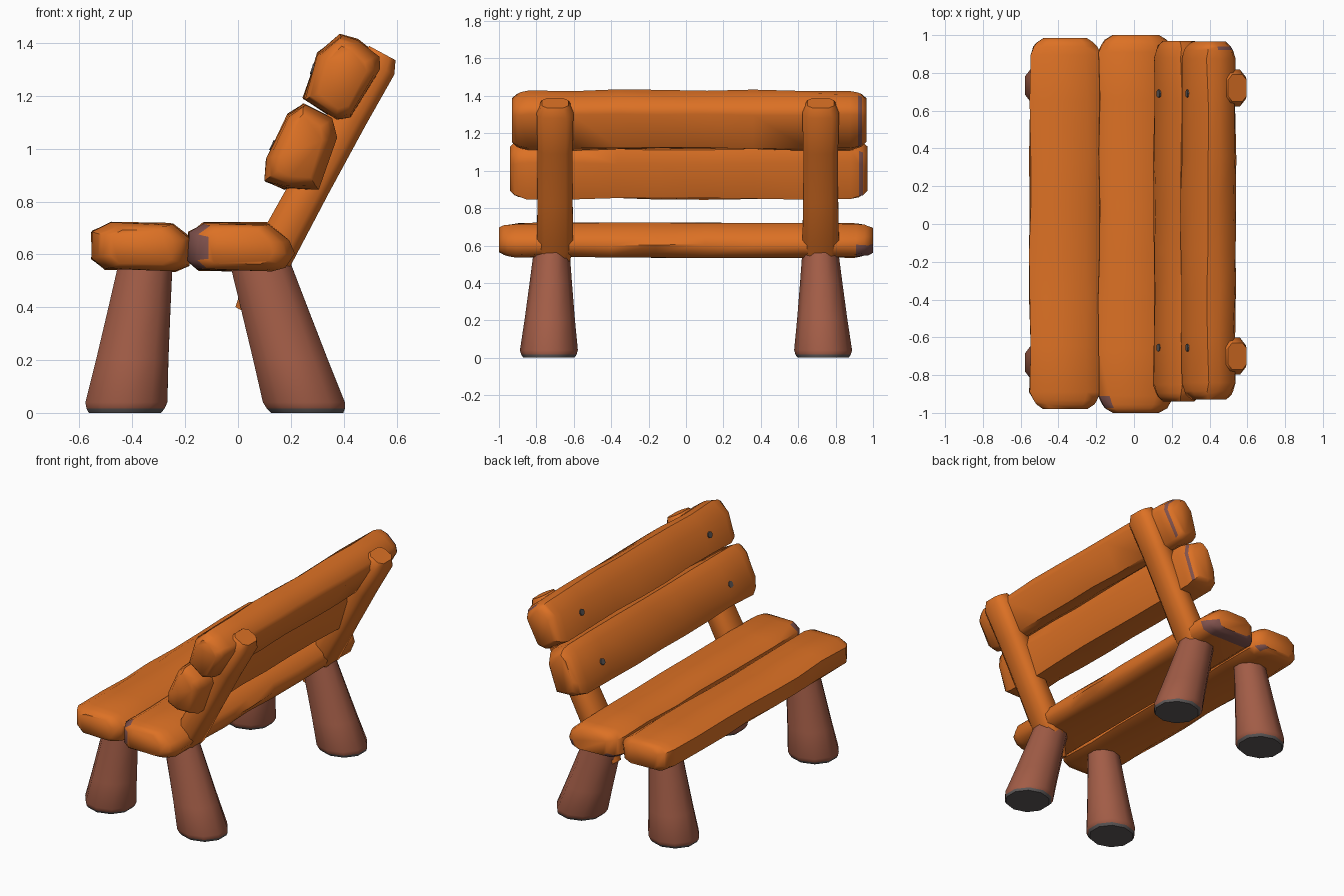
import bpy, bmesh, math, random
from mathutils import Vector

if "Cube" in bpy.data.objects:
    bpy.data.objects.remove(bpy.data.objects["Cube"])

random.seed(4)


def material(name, rgb):
    m = bpy.data.materials.new(name)
    m.diffuse_color = (*rgb, 1)
    m.use_nodes = True
    m.node_tree.nodes["Principled BSDF"].inputs["Base Color"].default_value = m.diffuse_color
    return m


ORANGE = material("orange wood", (0.72, 0.165, 0.018))
BROWN = material("reddish brown wood", (0.36, 0.108, 0.062))
GREY = material("grey", (0.11, 0.10, 0.10))
MAUVE = material("worn mauve", (0.22, 0.085, 0.075))


def loft(name, rings, mats, rule=None, angle=50):
    """Skin a list of equal-length point rings, cap both ends, colour by rule."""
    bm = bmesh.new()
    vs = [[bm.verts.new(p) for p in r] for r in rings]
    n = len(rings[0])
    for a, b in zip(vs, vs[1:]):
        for i in range(n):
            j = (i + 1) % n
            bm.faces.new((a[i], a[j], b[j], b[i]))
    bm.faces.new(vs[0])
    bm.faces.new(vs[-1])
    bmesh.ops.recalc_face_normals(bm, faces=bm.faces)
    bm.normal_update()
    if rule:
        for f in bm.faces:
            f.material_index = rule(f.calc_center_median(), f.normal)
    me = bpy.data.meshes.new(name)
    bm.to_mesh(me)
    bm.free()
    for m in mats:
        me.materials.append(m)
    ob = bpy.data.objects.new(name, me)
    bpy.context.collection.objects.link(ob)
    smooth(ob, angle)
    return ob


def smooth(ob, angle=50):
    bpy.ops.object.select_all(action='DESELECT')
    ob.select_set(True)
    bpy.context.view_layer.objects.active = ob
    bpy.ops.object.shade_smooth_by_angle(angle=math.radians(angle))


def plank(name, profile, y0, y1, rule):
    """Rough-hewn plank along y: an x-z profile narrowed towards both ends."""
    cx = (min(p[0] for p in profile) + max(p[0] for p in profile)) / 2
    cz = (min(p[1] for p in profile) + max(p[1] for p in profile)) / 2
    ends = [(0, .62), (.025, .82), (.045, .90), (.09, 1)]
    stations = [(y0 + d, s) for d, s in ends]
    stations += [(y0 + (y1 - y0) * t, 1) for t in (.17, .3, .42, .55, .68, .83)]
    stations += [(y1 - d, s) for d, s in reversed(ends)]
    rings = []
    for y, s in stations:
        j = .006 if s == 1 else .003
        rings.append([(cx + (x - cx) * s + random.uniform(-j, j), y,
                       cz + (z - cz) * (s * .7 + .3) + random.uniform(-j, j))
                      for x, z in profile])
    return loft(name, rings, [ORANGE, MAUVE], rule)


# Seat planks
front_seat = [(-.55, .585), (-.50, .545), (-.24, .538), (-.19, .56), (-.178, .66),
              (-.25, .717), (-.48, .718), (-.55, .685)]
rear_seat = [(-.19, .57), (-.15, .542), (.13, .538), (.185, .555), (.21, .60),
             (.19, .65), (.11, .717), (-.13, .717), (-.185, .68)]
plank("front_seat_plank", front_seat, -.98, .985,
      lambda c, n: int(c.y > .93 and c.z < .60 and c.x > -.35))
plank("rear_seat_plank", rear_seat, -1, 1,
      lambda c, n: int((c.y > .93 and c.z < .62 and abs(n.y) < .95)
                       or (c.y < -.93 and n.x < -.5)))

# Backrest planks, with a worn line near the far ends
lower_back = [(.105, .88), (.11, .96), (.19, 1.13), (.25, 1.17), (.36, 1.11),
              (.37, 1.04), (.30, .85), (.18, .85)]
upper_back = [(.25, 1.19), (.305, 1.36), (.39, 1.43), (.45, 1.41), (.53, 1.35),
              (.54, 1.30), (.43, 1.12), (.37, 1.11)]
worn = lambda c, n: int(n.x > .45 and .922 < c.y < .945)
plank("lower_back_plank", lower_back, -.94, .97, worn)
plank("upper_back_plank", upper_back, -.93, .965, worn)


# Nail heads on the front of the backrest
def nail(name, a, b, t, y):
    a, b = Vector((a[0], y, a[1])), Vector((b[0], y, b[1]))
    d = (b - a).normalized()
    nrm = Vector((-d.z, 0, d.x))
    p = a.lerp(b, t) - nrm * .004
    bpy.ops.mesh.primitive_cylinder_add(vertices=8, radius=.021, depth=.024, location=p,
                                        rotation=(0, math.atan2(nrm.x, nrm.z), 0))
    ob = bpy.context.object
    ob.name = name
    ob.data.materials.append(GREY)


for y in (-.655, .69):
    nail("lower_nail", lower_back[1], lower_back[2], .3, y)
    nail("upper_nail", upper_back[0], upper_back[1], .65, y)

# Slanted back posts, thinning where they run down into the rear legs
u, v = Vector((.477, 0, .879)), Vector((-.879, 0, .477))
for y in (-.70, .72):
    rings = []
    for d, s in [(-.24, .4), (-.09, .75), (0, 1), (.3, .95), (.6, .95), (.82, 1), (.87, .72)]:
        c = Vector((.132, y, .597)) + u * d
        rings.append([c + v * (.078 * s * a) + Vector((0, .098 * s * b, 0))
                      for a, b in [(-1, -.6), (-1, .6), (-.55, 1), (.55, 1),
                                   (1, .6), (1, -.6), (.55, -1), (-.55, -1)]])
    loft("back_post", rings, [ORANGE])


# Flared legs with grey feet
def leg(name, x0, x1, r1, side):
    rings = []
    for z, s in [(0, .88), (.016, .95), (.04, 1), (.2, None), (.4, None), (.58, None)]:
        t = max(0, (z - .04) / .54)
        cx = x0 + (x1 - x0) * z / .58
        k = s or 1
        f = t ** .9
        rx, ry = (.163 + (r1 - .163) * f) * k, (.155 + (.095 - .155) * f) * k
        cy = side * (.733 - .015 * t)
        rings.append([(cx + rx * math.cos(math.tau * i / 10 + .31),
                       cy + ry * math.sin(math.tau * i / 10 + .31), z) for i in range(10)])
    loft(name, rings, [BROWN, GREY], lambda c, n: int(c.z < .015), 45)


for side in (-1, 1):
    leg("front_leg", -.428, -.348, .106, side)
    leg("rear_leg", .262, .08, .12, side)
